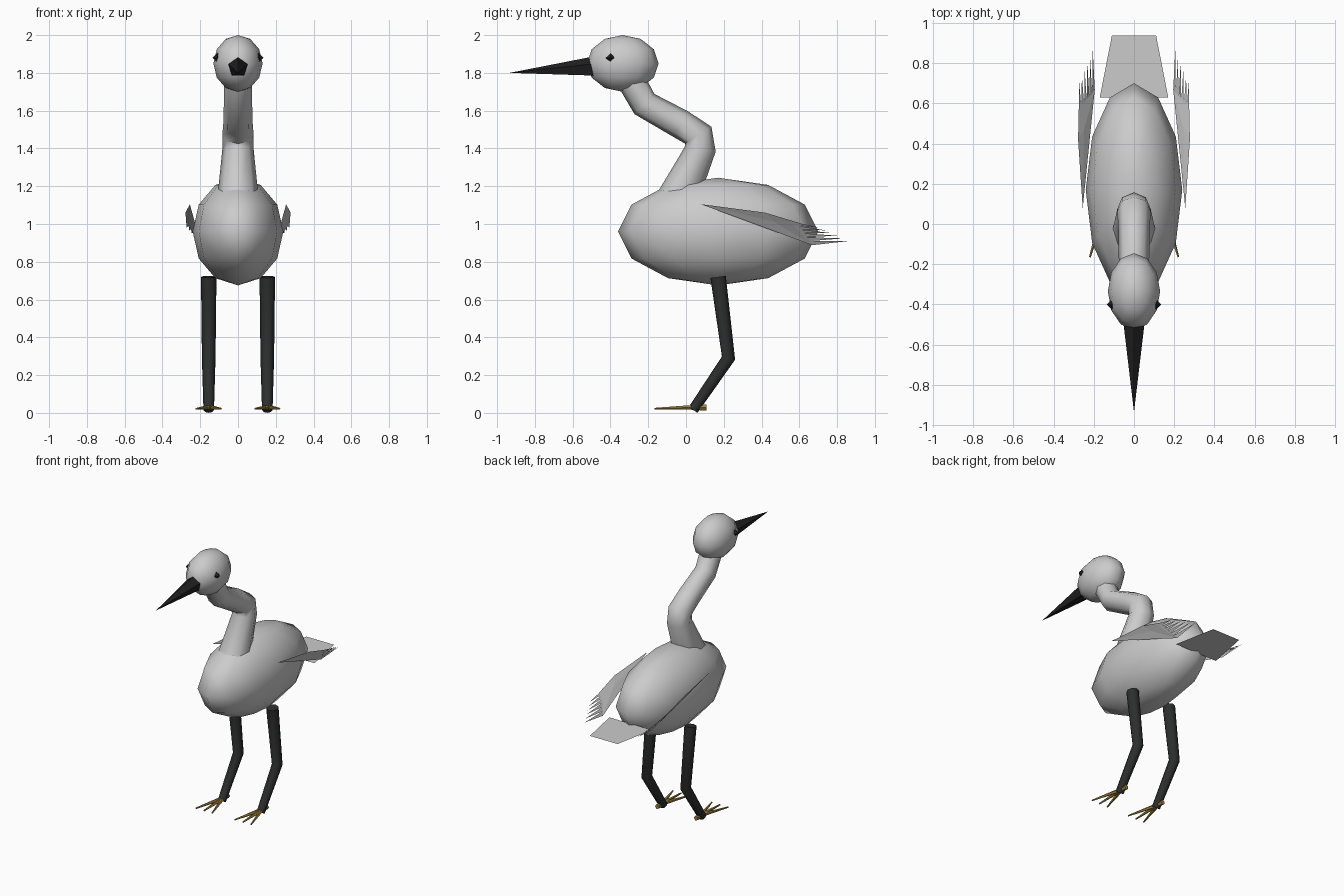
import bpy, bmesh, math
from mathutils import Vector

if "Cube" in bpy.data.objects:
    bpy.data.objects.remove(bpy.data.objects["Cube"])


def paint(name, rgb):
    m = bpy.data.materials.new(name)
    m.diffuse_color = (*rgb, 1)
    m.use_nodes = True
    m.node_tree.nodes["Principled BSDF"].inputs["Base Color"].default_value = m.diffuse_color
    return m


black = paint("black", (0.015, 0.015, 0.015))
dark = paint("dark_leg", (0.025, 0.028, 0.026))
gold = paint("gold", (0.35, 0.23, 0.05))


def finish(bm, name, mat=None, smooth=None):
    mesh = bpy.data.meshes.new(name)
    bm.to_mesh(mesh)
    bm.free()
    ob = bpy.data.objects.new(name, mesh)
    bpy.context.collection.objects.link(ob)
    if mat:
        mesh.materials.append(mat)
    if smooth:
        bpy.ops.object.select_all(action='DESELECT')
        ob.select_set(True)
        bpy.context.view_layer.objects.active = ob
        bpy.ops.object.shade_smooth_by_angle(angle=math.radians(smooth))
    return ob


def ellipsoid(name, centre, size, segs=12, rings=6, mat=None, smooth=60):
    bm = bmesh.new()
    bmesh.ops.create_uvsphere(bm, u_segments=segs, v_segments=rings, radius=1)
    bmesh.ops.scale(bm, vec=size, verts=bm.verts)
    bmesh.ops.translate(bm, vec=centre, verts=bm.verts)
    return finish(bm, name, mat, smooth)


def tube(name, path, radii, sides=8, mat=None, smooth=50, turn=0.0):
    """Rings swept along a path; a zero radius closes to a point."""
    bm = bmesh.new()
    pts = [Vector(p) for p in path]
    rings = []
    for i, (p, r) in enumerate(zip(pts, radii)):
        t = Vector()
        if i > 0:
            t += (p - pts[i - 1]).normalized()
        if i < len(pts) - 1:
            t += (pts[i + 1] - p).normalized()
        t.normalize()
        v = t.cross(Vector((1, 0, 0))).normalized()
        u = v.cross(t)
        ang = [turn + math.tau * k / sides for k in range(sides)]
        rings.append([bm.verts.new(p + r * (math.cos(a) * u + math.sin(a) * v)) for a in ang])
    for a, b in zip(rings, rings[1:]):
        for k in range(sides):
            j = (k + 1) % sides
            bm.faces.new((a[k], a[j], b[j], b[k]))
    bm.faces.new(rings[0][::-1])
    bm.faces.new(rings[-1])
    bmesh.ops.remove_doubles(bm, verts=bm.verts, dist=1e-5)
    bmesh.ops.recalc_face_normals(bm, faces=bm.faces)
    return finish(bm, name, mat, smooth)


# Body and head
ellipsoid("body", (0, 0.17, 0.96), (0.24, 0.53, 0.285))
ellipsoid("head", (0, -0.335, 1.85), (0.13, 0.19, 0.15))

# S-shaped neck
tube("neck",
     [(0, -0.07, 1.08), (0, 0.075, 1.395), (0, 0.065, 1.47),
      (0, -0.03, 1.53), (0, -0.22, 1.635), (0, -0.285, 1.75)],
     [0.115, 0.083, 0.083, 0.078, 0.075, 0.075])

# Five-sided beak with a ridge on top
beak = tube("beak", [(0, -0.47, 1.832), (0, -0.935, 1.80)], [0.058, 0],
            sides=5, mat=black, smooth=None, turn=math.pi / 2)
if max(beak.data.vertices, key=lambda v: v.co.z).co.x ** 2 > 1e-4:
    for v in beak.data.vertices:
        v.co.z = 2 * 1.83 - v.co.z

# Flat tail
bm = bmesh.new()
bm.faces.new([bm.verts.new(c) for c in
              ((-0.17, 0.63, 0.868), (0.17, 0.63, 0.868), (0.11, 0.937, 0.868), (-0.11, 0.937, 0.868))])
finish(bm, "tail")

for side, s in (("left", -1), ("right", 1)):
    ellipsoid(side + "_eye", (s * 0.11, -0.40, 1.88), (0.025,) * 3, 4, 2, black, None)

    # Leg with a backward bending joint
    x = s * 0.155
    tube(side + "_leg", [(x, 0.17, 0.72), (x, 0.225, 0.29), (x, 0.038, 0.016)],
         [0.041, 0.036, 0.028], mat=dark)

    # Three splayed front toes and a hind toe
    for name, dx in (("inner", -0.065), ("middle", 0), ("outer", 0.065)):
        tube(f"{side}_{name}_toe", [(x, 0.06, 0.03), (x + s * dx, -0.165, 0.022)],
             [0.014, 0.005], sides=5, mat=gold, smooth=None)
    tube(side + "_hind_toe", [(x, 0.03, 0.028), (x, 0.108, 0.028)],
         [0.012, 0.017], sides=5, mat=gold, smooth=None)

    # Folded wing sheet with pointed feathers along the rear edge
    bm = bmesh.new()

    def vert(p):
        return bm.verts.new((s * p[0], p[1], p[2]))

    a, b, c, m, d = [vert(p) for p in (
        (0.255, 0.078, 1.105), (0.278, 0.42, 1.06), (0.274, 0.60, 1.005),
        (0.248, 0.47, 1.01), (0.195, 0.668, 0.888))]
    for f in ((a, b, m), (b, c, m), (a, m, d), (m, c, d)):
        bm.faces.new(f)
    root0, root1 = Vector((0.274, 0.55, 1.015)), Vector((0.195, 0.668, 0.888))
    tip0, tip1 = Vector((0.273, 0.71, 0.98)), Vector((0.205, 0.865, 0.91))
    n = 6
    for k in range(n):
        bm.faces.new([vert(root0.lerp(root1, k / n)), vert(root0.lerp(root1, (k + 1) / n)),
                      vert(tip0.lerp(tip1, k / (n - 1)))])
    finish(bm, side + "_wing")
